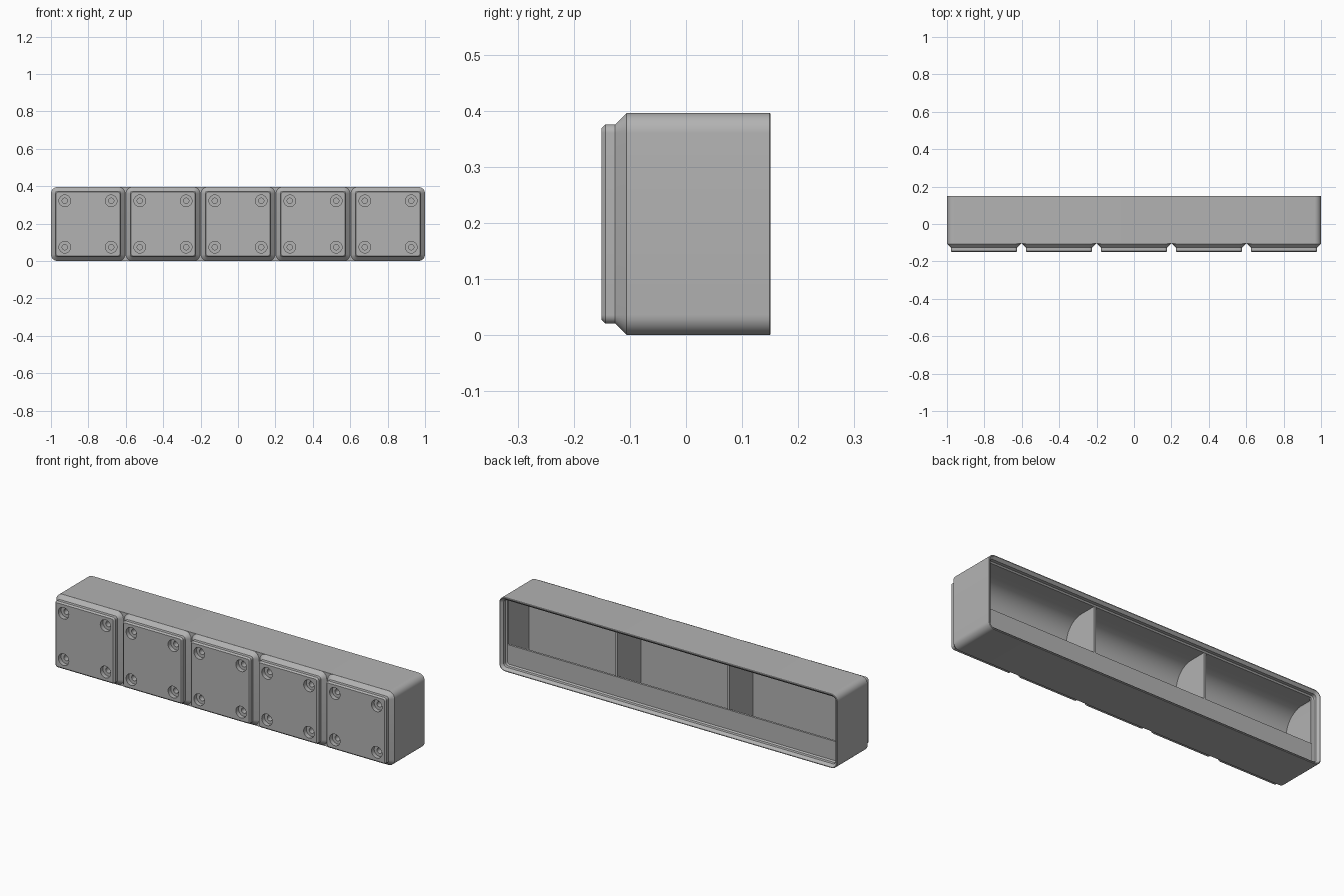
import bpy, bmesh, math
from mathutils import Vector

cube = bpy.data.objects.get("Cube")
if cube:
    bpy.data.objects.remove(cube, do_unlink=True)

HEIGHT = 0.396
MID = HEIGHT / 2
PITCH = 0.401
RADIUS = 0.0358
FRONT, BACK = -0.151, 0.151
FLOOR, LEDGE = -0.084, 0.1145
WALL, LIP = 0.0115, 0.0248

grey = bpy.data.materials.new("plain grey")
grey.use_nodes = True
grey.diffuse_color = (0.45, 0.45, 0.45, 1)
grey.node_tree.nodes["Principled BSDF"].inputs["Base Color"].default_value = grey.diffuse_color


def rounded_ring(cx, half_w, half_h, r, y, steps=8):
    """Rounded rectangle in the xz plane at depth y."""
    pts = []
    for k, (sx, sz) in enumerate([(1, 1), (-1, 1), (-1, -1), (1, -1)]):
        for i in range(steps + 1):
            a = math.pi / 2 * (k + i / steps)
            pts.append(Vector((cx + sx * (half_w - r) + r * math.cos(a), y,
                               MID + sz * (half_h - r) + r * math.sin(a))))
    return pts


def circle_ring(cx, cz, r, y, sides=32):
    return [Vector((cx + r * math.cos(2 * math.pi * i / sides), y,
                    cz + r * math.sin(2 * math.pi * i / sides))) for i in range(sides)]


def loft(bm, rings):
    """Closed solid through a list of equal rings."""
    loops = [[bm.verts.new(p) for p in ring] for ring in rings]
    n = len(loops[0])
    for a, b in zip(loops, loops[1:]):
        for i in range(n):
            j = (i + 1) % n
            bm.faces.new((a[i], a[j], b[j], b[i]))
    bm.faces.new(loops[0])
    bm.faces.new(loops[-1])


def finish(name, bm):
    bmesh.ops.recalc_face_normals(bm, faces=bm.faces)
    mesh = bpy.data.meshes.new(name)
    bm.to_mesh(mesh)
    bm.free()
    obj = bpy.data.objects.new(name, mesh)
    bpy.context.collection.objects.link(obj)
    mesh.materials.append(grey)
    return obj


def prism(name, profile, spans):
    """Extrude a (y, z) profile along x over each span."""
    bm = bmesh.new()
    for x0, x1 in spans:
        loft(bm, [[Vector((x, y, z)) for y, z in profile] for x in (x0, x1)])
    return finish(name, bm)


def activate(obj):
    bpy.ops.object.select_all(action='DESELECT')
    obj.select_set(True)
    bpy.context.view_layer.objects.active = obj


# Tray shell: outer wall, stepped rim, taper under the rim, inner wall and floor
bm = bmesh.new()
shell = [(-0.1055, 0), (BACK - 0.002, 0), (BACK, 0.002), (BACK, 0.005),
         (0.138, 0.0181), (0.121, 0.0181), (LEDGE, LIP), (0.104, LIP),
         (0.0907, WALL), (FLOOR, WALL)]
loft(bm, [rounded_ring(0, 1 - d, MID - d, RADIUS - d, y) for y, d in shell])
body = finish("tray_shell", bm)

# Five stepped feet on the front
bm = bmesh.new()
foot = [(FRONT, 0.0282), (-0.1434, 0.0205), (-0.1262, 0.0205), (-0.1057, 0), (-0.1, 0.003)]
centres = [(i - 2) * PITCH for i in range(5)]
for cx in centres:
    loft(bm, [rounded_ring(cx, MID - d, MID - d, RADIUS - d, y) for y, d in foot])
feet = finish("feet", bm)

# Stepped round holes in the corners of every foot
bm = bmesh.new()
hole = [(FRONT - 0.01, 0.031), (-0.128, 0.031), (-0.128, 0.0145), (-0.094, 0.0145)]
for cx in centres:
    for sx in (-1, 1):
        for sz in (-1, 1):
            loft(bm, [circle_ring(cx + sx * 0.124, MID + sz * 0.124, r, y) for y, r in hole])
cutter = finish("hole_cutter", bm)
cutter.hide_render = True
for obj in (body, feet):
    activate(obj)
    mod = obj.modifiers.new("holes", 'BOOLEAN')
    mod.object = cutter
    mod.operation = 'DIFFERENCE'
    mod.solver = 'EXACT'
    bpy.ops.object.modifier_apply(modifier=mod.name)
bpy.data.objects.remove(cutter, do_unlink=True)

# Curved scoop along the upper inner wall
top, r = HEIGHT - LIP, 0.107
arc = [(FLOOR + r - r * math.sin(a), top - r + r * math.cos(a))
       for a in (math.pi / 2 * i / 16 for i in range(17))]
scoop_profile = [(LEDGE, 0.378), (LEDGE, top)] + arc + [(FLOOR - 0.005, top - r), (FLOOR - 0.005, 0.378)]
scoop = prism("scoop", scoop_profile, [(-0.989, 0.989)])

# Label ledge along the lower inner wall, sloped underneath
ledge = prism("label_ledge", [(LEDGE, WALL), (LEDGE, 0.128), (0.103, 0.128), (0.018, WALL)],
              [(-0.989, 0.989)])

# Two dividers making three equal compartments
low, high, end = 0.006, HEIGHT - 0.006, LEDGE - 0.0005
dividers = prism("dividers", [(FLOOR - 0.005, low), (end, low), (end, high), (FLOOR - 0.005, high)],
                 [(x - WALL / 2, x + WALL / 2) for x in (-0.3314, 0.3314)])

for obj in (body, feet, scoop, ledge, dividers):
    activate(obj)
    bpy.ops.object.shade_smooth_by_angle(angle=math.radians(30))
